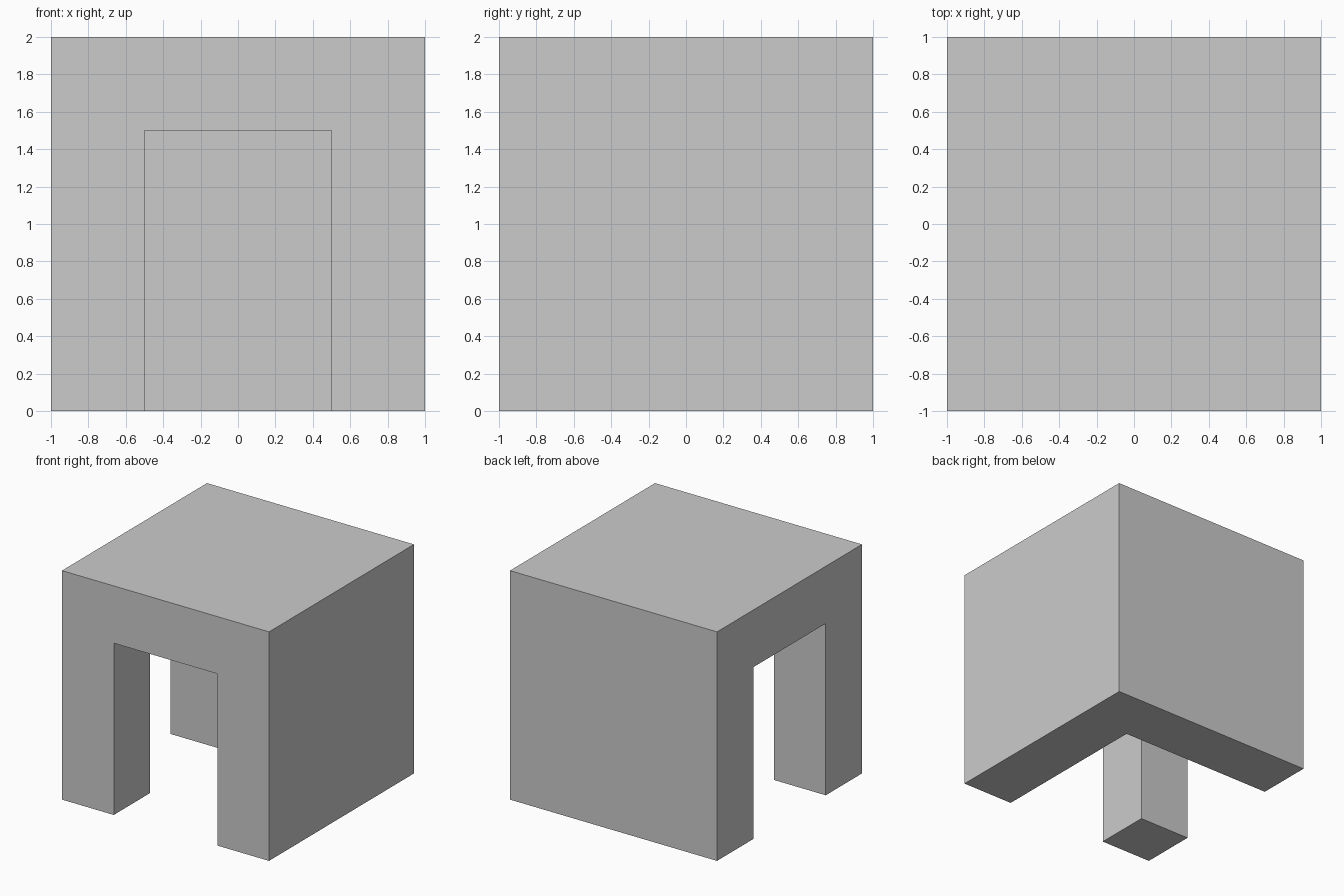
import bpy, bmesh

if "Cube" in bpy.data.objects:
    bpy.data.objects.remove(bpy.data.objects["Cube"])


def prism(name, outline, z0, z1):
    """Extrude a closed xy outline from z0 up to z1."""
    bm = bmesh.new()
    base = bm.faces.new([bm.verts.new((x, y, z0)) for x, y in outline])
    top = bmesh.ops.extrude_face_region(bm, geom=[base])["geom"]
    verts = [g for g in top if isinstance(g, bmesh.types.BMVert)]
    bmesh.ops.translate(bm, verts=verts, vec=(0, 0, z1 - z0))
    bmesh.ops.recalc_face_normals(bm, faces=bm.faces)
    mesh = bpy.data.meshes.new(name)
    bm.to_mesh(mesh)
    bm.free()
    obj = bpy.data.objects.new(name, mesh)
    bpy.context.collection.objects.link(obj)
    return obj


# Solid corner block
block = prism("corner_arch_block", [(-1, -1), (1, -1), (1, 1), (-1, 1)], 0, 2)

# L-shaped passage, open at the front and the left side
passage = prism("passage_cutter",
                [(-0.5, -1.5), (0.5, -1.5), (0.5, 0.5),
                 (-1.5, 0.5), (-1.5, -0.5), (-0.5, -0.5)], -0.5, 1.5)
passage.hide_render = True
passage.display_type = 'WIRE'

cut = block.modifiers.new("passage", 'BOOLEAN')
cut.operation = 'DIFFERENCE'
cut.solver = 'EXACT'
cut.object = passage
